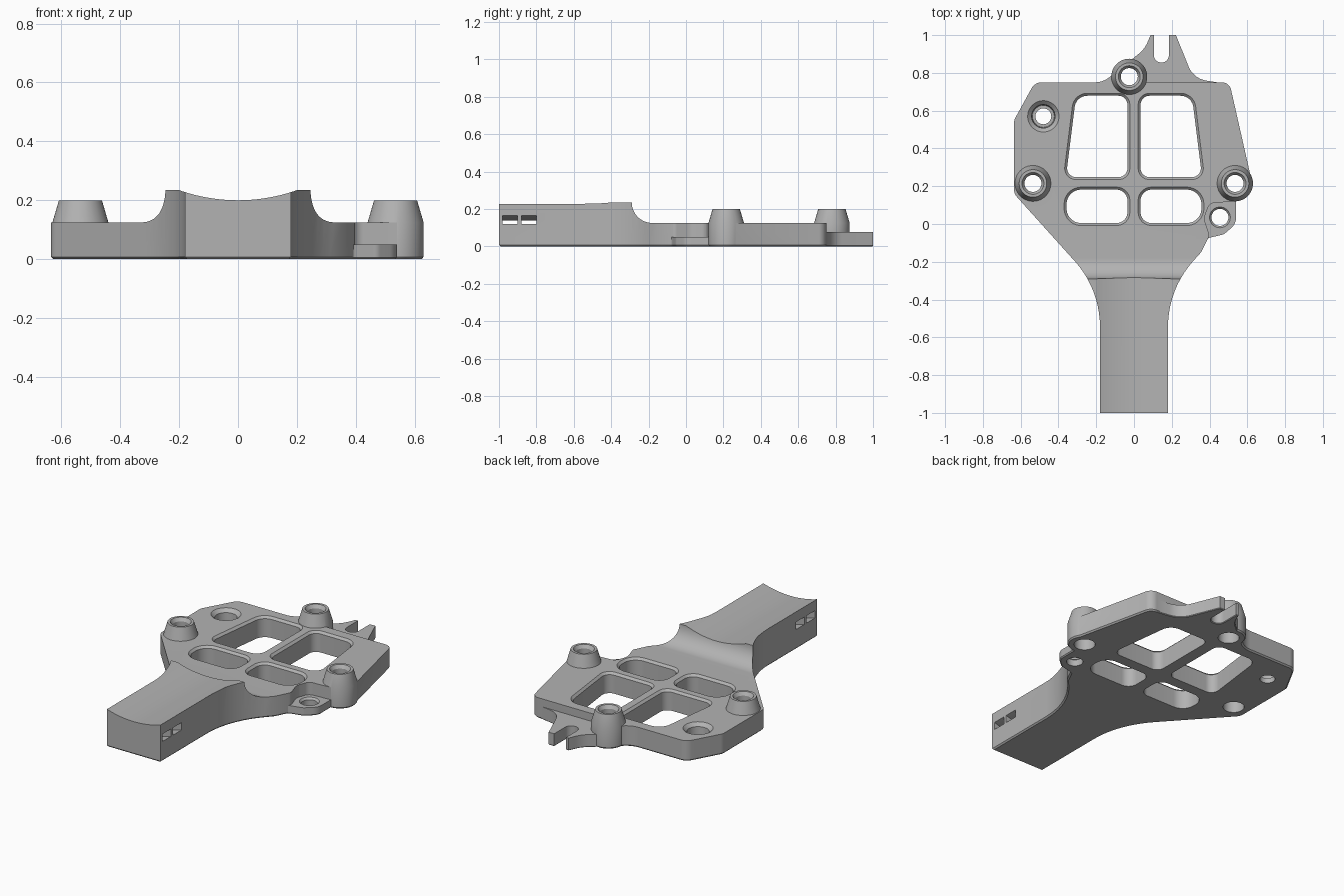
import bpy, bmesh, math
from mathutils import Vector, Matrix

cube = bpy.data.objects.get("Cube")
if cube:
    bpy.data.objects.remove(cube, do_unlink=True)

grey = bpy.data.materials.new("plain grey")
grey.use_nodes = True
tone = (0.45, 0.45, 0.45, 1)
grey.diffuse_color = tone
grey.node_tree.nodes["Principled BSDF"].inputs["Base Color"].default_value = tone

# Maps from a drawn outline (a, b) and its thickness c to model axes
ALONG_Y = Matrix.Rotation(math.pi / 2, 4, 'X')
ALONG_X = Matrix(((0, 0, 1, 0), (1, 0, 0, 0), (0, 1, 0, 0), (0, 0, 0, 1)))


def rounded(corners, steps=10):
    """Outline from (x, y, radius) corners, each rounded by an arc."""
    out = []
    for i, (x, y, r) in enumerate(corners):
        p = Vector((x, y))
        a = (Vector(corners[i - 1][:2]) - p).normalized()
        b = (Vector(corners[(i + 1) % len(corners)][:2]) - p).normalized()
        if r == 0:
            out.append(p)
            continue
        half = a.angle(b) / 2
        centre = p + (a + b).normalized() * (r / math.sin(half))
        start = p + a * (r / math.tan(half)) - centre
        end = p + b * (r / math.tan(half)) - centre
        sweep = start.angle_signed(end)
        for k in range(steps + 1):
            out.append(centre + Matrix.Rotation(-sweep * k / steps, 2) @ start)
    return out


def finish(bm, name):
    bmesh.ops.recalc_face_normals(bm, faces=bm.faces)
    mesh = bpy.data.meshes.new(name)
    bm.to_mesh(mesh)
    bm.free()
    mesh.materials.append(grey)
    obj = bpy.data.objects.new(name, mesh)
    bpy.context.collection.objects.link(obj)
    return obj


def prism(name, outline, z0, z1, chamfer=0, tail=0, axes=None):
    """Extruded outline; the lower edge can be chamfered and continued down."""
    bm = bmesh.new()
    low = bm.faces.new([bm.verts.new((x, y, z0 + chamfer)) for x, y in outline])
    bm.normal_update()
    if low.normal.z > 0:
        low.normal_flip()
    top = bmesh.ops.extrude_face_region(bm, geom=[low], use_keep_orig=True)
    for v in top["geom"]:
        if isinstance(v, bmesh.types.BMVert):
            v.co.z = z1
    bmesh.ops.recalc_face_normals(bm, faces=bm.faces)
    low = min(bm.faces, key=lambda f: f.calc_center_median().z)
    if chamfer:
        bmesh.ops.inset_region(bm, faces=[low], thickness=chamfer, use_even_offset=True)
        for v in low.verts:
            v.co.z = z0
    if tail:
        ext = bmesh.ops.extrude_face_region(bm, geom=[low])
        for v in ext["geom"]:
            if isinstance(v, bmesh.types.BMVert):
                v.co.z = z0 - tail
        if low.is_valid:
            bm.faces.remove(low)
    if axes:
        bm.transform(axes)
    return finish(bm, name)


def lathe(name, profile, x, y, sides=48):
    """Capped solid of revolution from (radius, z) pairs."""
    bm = bmesh.new()
    rings = [[bm.verts.new((x + r * math.cos(math.tau * k / sides),
                            y + r * math.sin(math.tau * k / sides), z))
              for k in range(sides)] for r, z in profile]
    for a, b in zip(rings, rings[1:]):
        for k in range(sides):
            n = (k + 1) % sides
            bm.faces.new((a[k], a[n], b[n], b[k]))
    bm.faces.new(rings[0])
    bm.faces.new(rings[-1])
    return finish(bm, name)


def combine(tool, operation):
    mod = body.modifiers.new(tool.name, 'BOOLEAN')
    mod.object, mod.operation, mod.solver = tool, operation, 'EXACT'
    bpy.context.view_layer.objects.active = body
    bpy.ops.object.modifier_apply(modifier=mod.name)
    bpy.data.objects.remove(tool, do_unlink=True)


def add(tool):
    combine(tool, 'UNION')


def cut(tool):
    combine(tool, 'DIFFERENCE')


# Plate and handle silhouette
body = prism("mounting_bracket", rounded([
    (-.18, -1, 0), (.18, -1, 0), (.18, -.345, .52), (.355, -.15, 0),
    (.40, -.06, .03), (.37, .03, .07), (.40, .11, .04), (.54, .12, 0),
    (.625, .22, 0), (.505, .75, .05), (.06, .75, 0), (0, .83, 0),
    (-.09, .83, 0), (-.14, .75, .12), (-.525, .75, .06), (-.635, .55, .06),
    (-.635, .16, .06), (-.18, -.345, .52)]), 0, .3, .008)

# Low plate top with a cove rising to the handle
cove = [(-.18 + .11 * math.cos(t), .235 + .11 * math.sin(t))
        for t in (math.pi * (1 + k / 32) for k in range(17))]
cut(prism("plate_step", [(-1.1, .235)] + cove + [(1.1, .125), (1.1, .5), (-1.1, .5)],
          -1, 1, axes=ALONG_X))

# Hollow running along the handle
xs = [-.3 + .6 * k / 32 for k in range(33)]
trough = [(x, .8 - math.sqrt(.36 - x * x)) for x in xs]
cut(prism("handle_hollow", trough + [(.3, .5), (-.3, .5)], .1, 1.2, axes=ALONG_Y))

# Forked tongue at the back
add(prism("forked_tongue", rounded([
    (-.08, .72, 0), (-.1, .80, 0), (.055, .925, .15), (.088, 1, 0), (.105, 1, 0),
    (.105, .855, .039), (.185, .855, .039), (.185, 1, 0), (.222, 1, 0),
    (.315, .77, .12), (.47, .745, 0), (.47, .72, 0)]), 0, .077, .004))

# Low ear on the left side
add(prism("side_ear", rounded([
    (.30, -.18, 0), (.39, -.075, .05), (.475, -.055, .04), (.54, .0, .07),
    (.54, .16, 0), (.36, .16, 0), (.34, -.05, 0)]), 0, .05, .006))

# Three tapered bosses
bosses = [(-.535, .215), (.535, .215), (-.025, .78)]
for x, y in bosses:
    add(lathe("boss", [(.088, 0), (.095, .008), (.095, .125), (.073, .2)], x, y))
for x, y in bosses:
    cut(lathe("boss_bore", [(.058, -.05), (.058, .07), (.045, .07), (.045, .18),
                            (.058, .2), (.058, .3)], x, y))

# Countersunk plate hole and ear hole
cut(lathe("plate_hole", [(.042, -.05), (.042, .03), (.058, .03), (.062, .105),
                         (.083, .125), (.083, .3)], -.48, .57))
cut(lathe("ear_hole", [(.045, -.05), (.045, .038), (.055, .05), (.055, .3)], .455, .035))

# Mirrored pairs of windows with chamfered upper edges
upper = [(.022, .692, .06), (.318, .692, .08), (.375, .235, .06), (.022, .235, .06)]
lower = [(.022, .195, .07), (.37, .195, .09), (.37, -.008, .09), (.022, -.008, .07)]
for side in (-1, 1):
    for shape in (upper, lower):
        outline = rounded([(side * x, y, r) for x, y, r in shape])
        cut(prism("window", outline, .112, .3, .013, tail=.3))

# Two strap slots curving through the handle
low_arc = [(x, z - .107) for x, z in trough]
high_arc = [(x, z + .045) for x, z in reversed(low_arc)]
for start in (.80, .90):
    cut(prism("strap_slot", low_arc + high_arc, start, start + .08, axes=ALONG_Y))

# Smooth curved walls, crisp edges
bpy.ops.object.select_all(action='DESELECT')
body.select_set(True)
bpy.context.view_layer.objects.active = body
bpy.ops.object.shade_smooth_by_angle(angle=math.radians(25))
